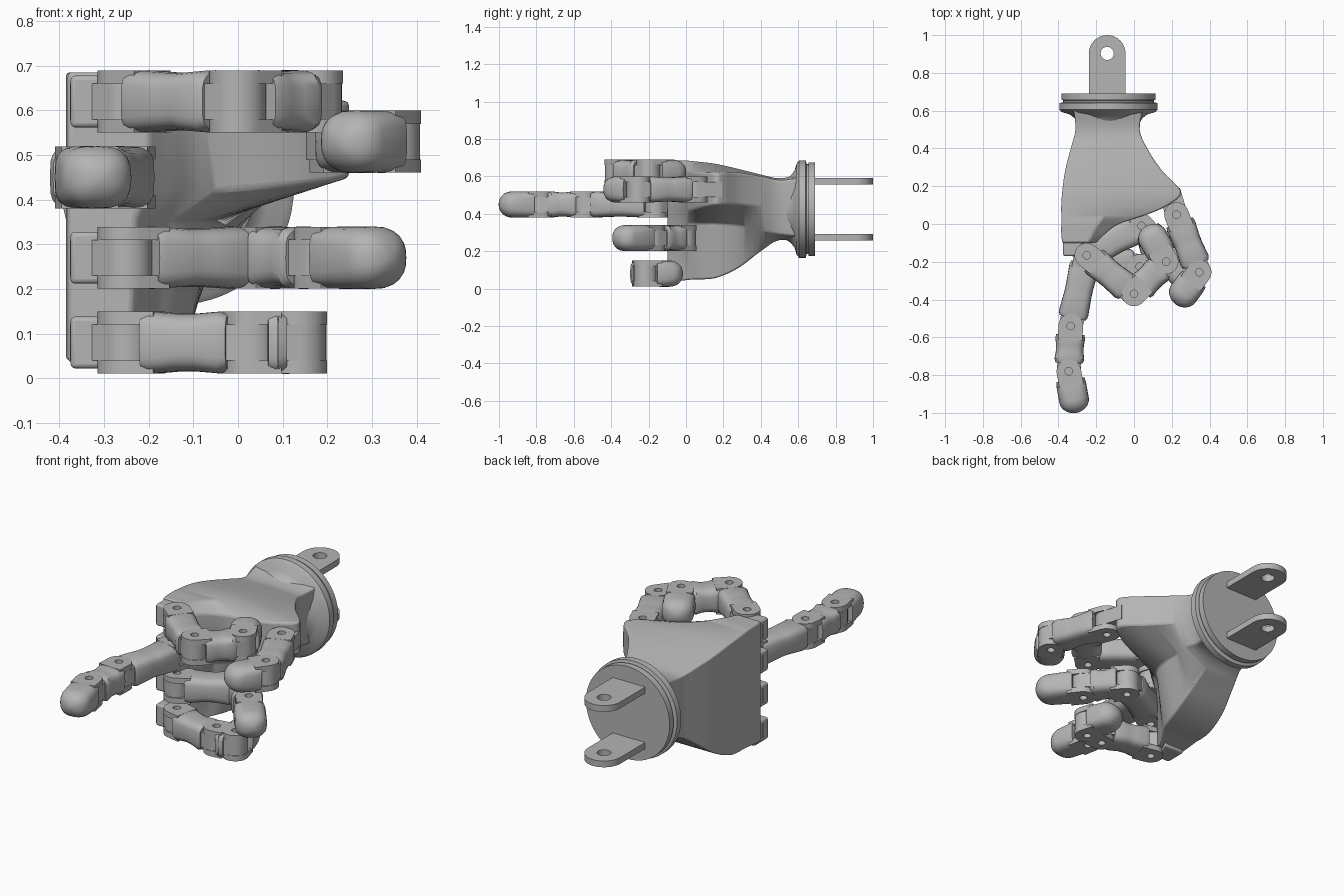
import bpy, bmesh, math
from mathutils import Vector

if "Cube" in bpy.data.objects:
    bpy.data.objects.remove(bpy.data.objects["Cube"], do_unlink=True)

grey = bpy.data.materials.new("plain_grey")
grey.use_nodes = True
GREY = (0.46, 0.46, 0.46, 1)
grey.diffuse_color = GREY
grey.node_tree.nodes["Principled BSDF"].inputs["Base Color"].default_value = GREY


def finish(obj, bevel=0, angle=35):
    """Give an object its colour, optional rounded edges and smooth shading."""
    obj.data.materials.append(grey)
    bpy.ops.object.select_all(action='DESELECT')
    obj.select_set(True)
    bpy.context.view_layer.objects.active = obj
    if bevel:
        mod = obj.modifiers.new("rounded_edges", 'BEVEL')
        mod.width, mod.segments = bevel, 3
        mod.limit_method, mod.angle_limit = 'ANGLE', math.radians(angle)
    bpy.ops.object.shade_smooth_by_angle(angle=math.radians(angle))
    return obj


def loft(name, rings, bevel=0):
    """Skin a list of equal-sized rings and cap both ends."""
    bm = bmesh.new()
    rows = [[bm.verts.new(p) for p in ring] for ring in rings]
    n = len(rows[0])
    for a, b in zip(rows, rows[1:]):
        for i in range(n):
            j = (i + 1) % n
            bm.faces.new((a[i], a[j], b[j], b[i]))
    bm.faces.new(rows[0])
    bm.faces.new(rows[-1])
    bmesh.ops.recalc_face_normals(bm, faces=bm.faces)
    mesh = bpy.data.meshes.new(name)
    bm.to_mesh(mesh)
    bm.free()
    obj = bpy.data.objects.new(name, mesh)
    bpy.context.collection.objects.link(obj)
    return finish(obj, bevel)


def smooth_rows(rows, steps=4):
    """Catmull-Rom interpolation between rows of numbers."""
    out = []
    for k in range(len(rows) - 1):
        quads = list(zip(rows[max(k - 1, 0)], rows[k], rows[k + 1],
                         rows[min(k + 2, len(rows) - 1)]))
        for i in range(steps):
            t = i / steps
            out.append([b + t * ((c - a) + t * (2 * a - 5 * b + 4 * c - d
                        + t * (3 * b - a - 3 * c + d))) / 2 for a, b, c, d in quads])
    return out + [rows[-1]]


def arc(centre, radius, start, sweep, steps):
    return [centre + radius * Vector((math.cos(start + sweep * i / steps),
                                      math.sin(start + sweep * i / steps)))
            for i in range(steps + 1)]


def round_plate(name, centre, direction, length, radius, z, thick, hole=0):
    """Flat strap with a rounded end about centre, running along direction."""
    centre = Vector(centre)
    u = Vector(direction).normalized()
    v = Vector((-u.y, u.x))
    outline = arc(centre, radius, math.atan2(v.y, v.x), math.pi, 16)
    outline += [centre + u * length - v * radius, centre + u * length + v * radius]
    loops = [outline]
    if hole:
        loops.append(arc(centre, hole, 0, math.tau, 20)[:-1])
    curve = bpy.data.curves.new(name, 'CURVE')
    curve.dimensions, curve.fill_mode = '2D', 'BOTH'
    curve.extrude = thick / 2
    for loop in loops:
        spline = curve.splines.new('POLY')
        spline.points.add(len(loop) - 1)
        for point, p in zip(spline.points, loop):
            point.co = (p.x, p.y, 0, 1)
        spline.use_cyclic_u = True
    obj = bpy.data.objects.new(name, curve)
    obj.location.z = z
    bpy.context.collection.objects.link(obj)
    bpy.ops.object.select_all(action='DESELECT')
    obj.select_set(True)
    bpy.context.view_layer.objects.active = obj
    bpy.ops.object.convert(target='MESH')
    return finish(bpy.context.view_layer.objects.active)


def soft_ring(centre, u, z, w, h, power, n=24):
    """Rounded-box cross-section standing across direction u."""
    v = Vector((-u.y, u.x))
    ring = []
    for i in range(n):
        c, s = math.cos(math.tau * i / n), math.sin(math.tau * i / n)
        p = centre + v * math.copysign(abs(c) ** power, c) * w
        ring.append((p.x, p.y, z + math.copysign(abs(s) ** power, s) * h))
    return ring


def finger(name, joints, z, half=0.07):
    """Chain of links hinged about vertical pins; the last joint is the tip."""
    pts = [Vector(p) for p in joints]
    for k, (a, b) in enumerate(zip(pts, pts[1:])):
        part = f"{name}_link_{k + 1}"
        length = (b - a).length
        u = (b - a).normalized()
        start = min(0.045, length * 0.3)
        for side in (-1, 1):
            round_plate(part + "_cheek", a, u, start + 0.03, half * 0.93,
                        z + side * half * 0.78, half * 0.42, hole=0.02)
        if k == len(pts) - 2:
            # Rounded fingertip: the section turns from boxy to round
            profile = [(start, 0.95, 0.5), (start + 0.03, 1, 0.55), (length - half, 1, 0.7)]
            profile += [(length - half + half * math.sin(t), max(math.cos(t), 0.06), 0.8)
                        for t in (i * math.pi / 16 for i in range(1, 9))]
        else:
            end, mid = length - start, length / 2
            profile = [(start, 0.94, 0.5), (start + 0.02, 1, 0.5), (mid - 0.02, 0.93, 0.6),
                       (mid + 0.02, 0.93, 0.6), (end - 0.02, 1, 0.5), (end, 0.9, 0.5)]
            round_plate(part + "_tongue", b, -u, start + 0.03, half * 0.9, z, half * 1.15)
        loft(part + "_body", [soft_ring(a + u * t, u, z, half * s * 1.13, half * s, power)
                              for t, s, power in profile])


# Palm: y, back x, bottom z, top z, ridge x, web x, web top, web bottom, hollow x, hollow z
palm_rows = [
    (.61, -.32, .24, .61, -.13, .05, .59, .42, .03, .28),
    (.50, -.31, .26, .59, -.13, .03, .58, .42, .00, .29),
    (.40, -.335, .20, .61, -.12, .07, .60, .44, .00, .31),
    (.28, -.365, .11, .64, -.11, .15, .62, .45, -.04, .34),
    (.17, -.38, .06, .665, -.12, .25, .62, .45, -.06, .35),
    (.10, -.385, .05, .675, -.14, .18, .62, .44, -.08, .35),
    (.05, -.385, .05, .68, -.16, .07, .62, .43, -.11, .35),
    (.00, -.385, .045, .685, -.19, -.08, .63, .42, -.16, .35),
    (-.05, -.385, .04, .685, -.22, -.15, .64, .42, -.19, .35),
    (-.10, -.38, .035, .685, -.24, -.2, .64, .43, -.23, .36),
]
rings = []
for y, back, low, high, ridge, web, wtop, wlow, hx, hz in smooth_rows(palm_rows):
    outline = [(back, low), (back, high), (ridge, high), (web, wtop),
               (web, wlow), (hx, hz), (ridge, low)]
    rings.append([(x, y, z) for x, z in outline])
loft("palm", rings, bevel=0.018)

# Wrist: flared collar, flange groove and end disc, turned about the y axis
AXIS_X, AXIS_Z = -0.135, 0.425
turned = [(.53, .16), (.56, .18), (.58, .205), (.592, .245), (.605, .26), (.64, .26),
          (.645, .24), (.655, .24), (.656, .25), (.69, .25)]
loft("wrist_flange", [[(AXIS_X + r * math.cos(math.tau * i / 64), y,
                        AXIS_Z + r * math.sin(math.tau * i / 64)) for i in range(64)]
                      for y, r in turned])

# Mounting lugs behind the wrist
for side in (-1, 1):
    round_plate("mounting_lug", (-0.142, 0.903), (0, -1), 0.24, 0.097,
                AXIS_Z + side * 0.15, 0.034, hole=0.035)

# Fingers, each with a knuckle tongue and a block growing out of the palm
KNUCKLE = (-0.25, -0.165)
fingers = {
    "index_finger": (.62, [(0, -.37), (.17, -.2), (.065, -.01)]),
    "middle_finger": (.45, [(-.335, -.54), (-.345, -.78), (-.305, -1)]),
    "ring_finger": (.27, [(.04, -.01), (.19, -.18), (.345, -.375)]),
    "little_finger": (.08, [(.03, -.225), (.135, -.215), (.08, -.02)]),
}
for name, (z, joints) in fingers.items():
    finger(name, [KNUCKLE] + joints, z)
    round_plate(name + "_knuckle", KNUCKLE, (-0.7, 0.7), 0.12, 0.058, z, 0.08)
    loft(name + "_block", [[(x, y, z + side * 0.058) for x, side in
                            ((-.375, -1), (-.375, 1), (inner, 1), (inner, -1))]
                           for y, inner in ((-.05, -.25), (-.17, -.3))], bevel=0.01)

# Thumb
finger("thumb", [(.225, .05), (.345, -.255), (.22, -.425)], .53)
round_plate("thumb_knuckle", (.225, .05), (-0.3, 1), 0.13, 0.058, .53, 0.08)
